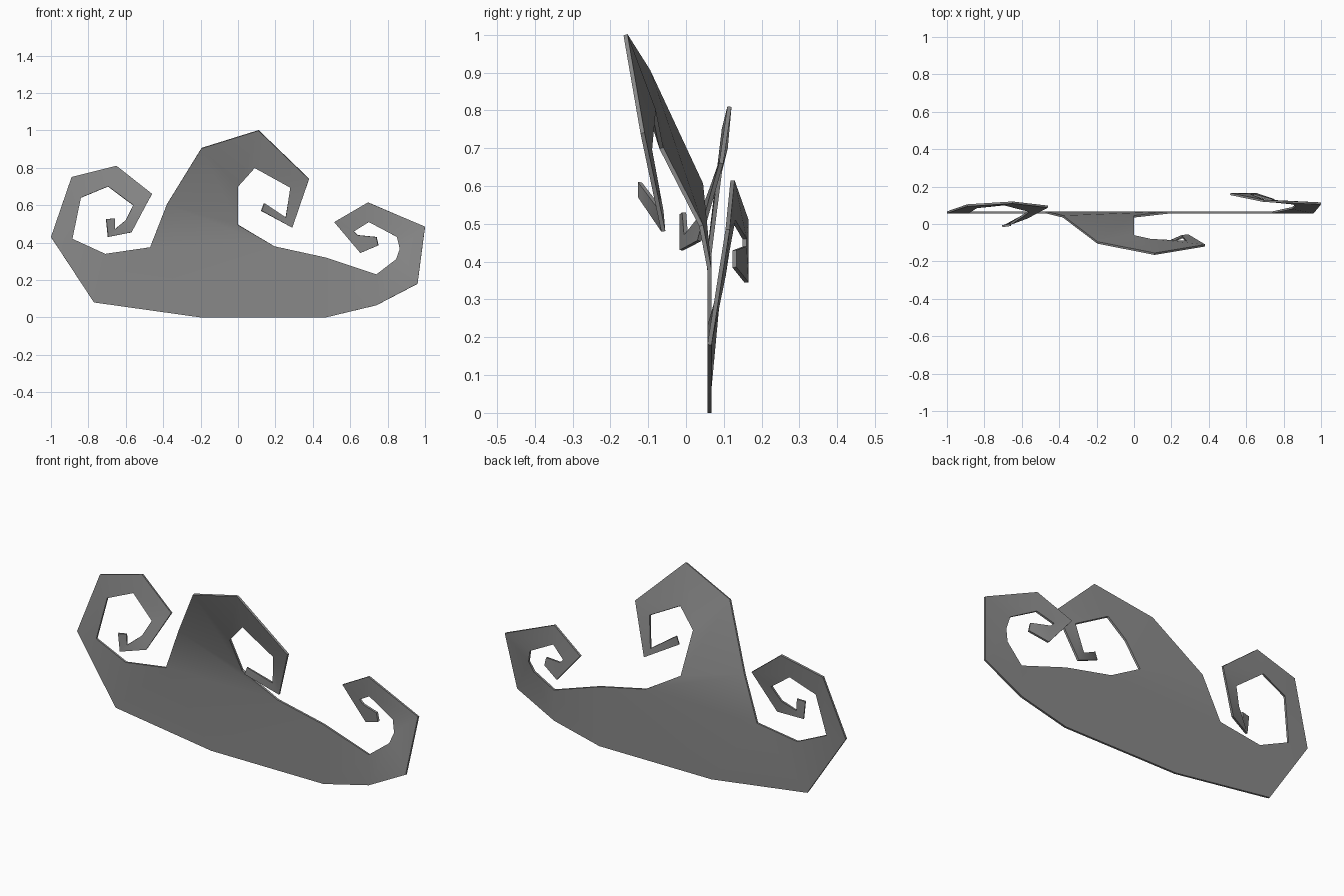
import bpy
import math

# Remove the default object
default_object = bpy.data.objects.get("Cube")
if default_object:
    bpy.data.objects.remove(default_object, do_unlink=True)

THICKNESS = 0.011
PLANE = 0.062          # depth of the flat body


def make_material(name, colour):
    material = bpy.data.materials.new(name)
    material.use_nodes = True
    material.diffuse_color = colour
    shader = material.node_tree.nodes["Principled BSDF"]
    shader.inputs["Base Color"].default_value = colour
    return material


# Each ribbon is a run of rungs: outer edge point, inner edge point.
# A point is (x, z) on the flat body or (x, z, depth) where it curls away.
body = [
    ((-.77, .08), (-.71, .34)),
    ((-.2, 0), (-.47, .375)),
    ((-.2, 0), (.195, .38)),
    ((.47, 0), (.47, .32)),
    ((.74, .065), (.74, .23)),
]
right_side_curl = [
    body[0],
    ((-1, .43), (-.885, .42)),
    ((-.89, .75, .1), (-.84, .64, .09)),
    ((-.65, .81, .115), (-.695, .7, .105)),
    ((-.46, .66, .093), (-.56, .6, .07)),
    ((-.57, .455, .035), (-.6, .52, .04)),
    ((-.695, .43, -.012), (-.66, .47, 0)),
    ((-.705, .525, -.012), (-.66, .53, -.005)),
]
left_side_curl = [
    body[-1],
    ((.96, .18), (.845, .31, .085)),
    ((1, .485, .11), (.865, .365, .1)),
    ((1, .485, .11), (.85, .43, .11)),
    ((.695, .615, .123), (.7, .51, .125)),
    ((.515, .51, .16), (.62, .46, .155)),
    ((.655, .345, .16), (.64, .44, .155)),
    ((.75, .385, .128), (.74, .43, .128)),
]
centre_curl = [
    (body[1][1], body[2][1]),
    ((-.38, .605, .04), (0, .495, .04)),
    ((-.195, .905, -.1), (0, .7, -.065)),
    ((.11, 1, -.16), (.09, .8, -.085)),
    ((.38, .74, -.115), (.28, .695, -.095)),
    ((.29, .48, -.06), (.255, .535, -.065)),
    ((.125, .57, -.122), (.14, .61, -.122)),
]


def build_sheet(name, ribbons, material):
    """Weld the ribbons into one sheet and give it thickness."""
    points = []
    faces = []

    def index_of(point):
        if point not in points:
            points.append(point)
        return points.index(point)

    for ribbon, flipped in ribbons:
        for (outer, inner), (next_outer, next_inner) in zip(ribbon, ribbon[1:]):
            corners = [index_of(p) for p in (outer, next_outer, next_inner, inner)]
            corners = list(dict.fromkeys(corners))   # rungs may share a point
            faces.append(corners[::-1] if flipped else corners)

    positions = [(p[0], p[2] if len(p) > 2 else PLANE, p[1]) for p in points]
    mesh = bpy.data.meshes.new(name)
    mesh.from_pydata(positions, [], faces)
    mesh.materials.append(material)
    sheet = bpy.data.objects.new(name, mesh)
    bpy.context.collection.objects.link(sheet)

    bpy.ops.object.select_all(action="DESELECT")
    sheet.select_set(True)
    bpy.context.view_layer.objects.active = sheet
    solid = sheet.modifiers.new("thickness", "SOLIDIFY")
    solid.thickness = THICKNESS
    solid.offset = 0
    bpy.ops.object.modifier_apply(modifier=solid.name)
    bpy.ops.object.shade_smooth_by_angle(angle=math.radians(40))
    return sheet


grey = make_material("mid grey", (0.25, 0.25, 0.25, 1))
build_sheet(
    "curled_sheet",
    [(body, False), (right_side_curl, True), (left_side_curl, False), (centre_curl, True)],
    grey,
)
